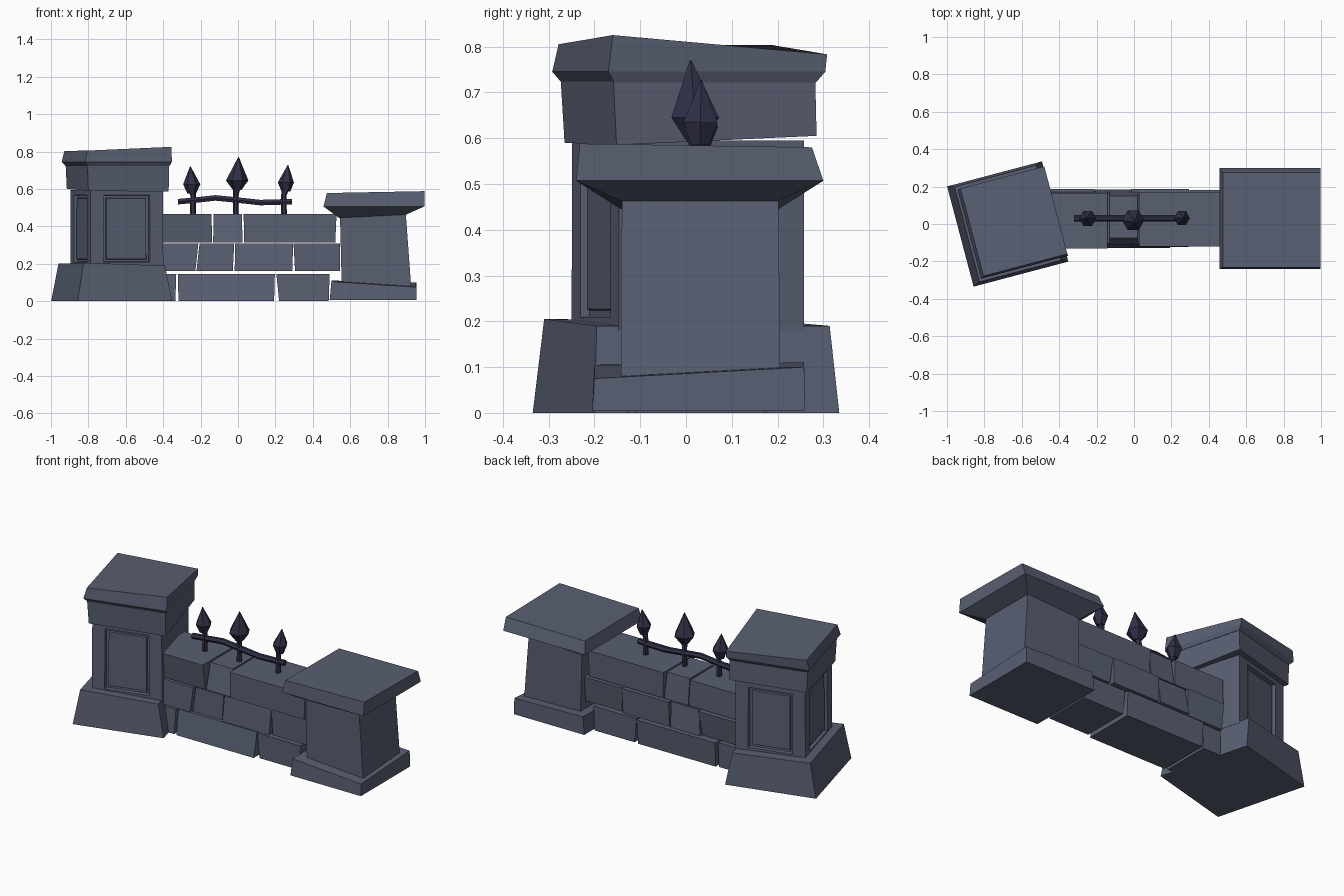
import bpy, bmesh, math, random
from mathutils import Vector, Matrix

if "Cube" in bpy.data.objects:
    bpy.data.objects.remove(bpy.data.objects["Cube"])

random.seed(4)

def material(name, col):
    m = bpy.data.materials.new(name)
    m.diffuse_color = (*col, 1)
    m.use_nodes = True
    m.node_tree.nodes["Principled BSDF"].inputs["Base Color"].default_value = m.diffuse_color
    return m

STONE = material("stone", (0.10, 0.115, 0.17))
IRON = material("iron", (0.03, 0.03, 0.065))

def finish(name, bm, mat):
    bmesh.ops.recalc_face_normals(bm, faces=bm.faces)
    me = bpy.data.meshes.new(name)
    bm.to_mesh(me)
    bm.free()
    me.materials.append(mat)
    ob = bpy.data.objects.new(name, me)
    bpy.context.collection.objects.link(ob)
    return ob

def loft(rings):
    """Skin closed rings of points and cap both ends."""
    bm = bmesh.new()
    rows = [[bm.verts.new(p) for p in r] for r in rings]
    n = len(rows[0])
    for a, b in zip(rows, rows[1:]):
        for i in range(n):
            j = (i + 1) % n
            bm.faces.new((a[i], a[j], b[j], b[i]))
    bm.faces.new(rows[0][::-1])
    bm.faces.new(rows[-1])
    return bm

def rect(x0, x1, y0, y1, z):
    """Corner order: front left, front right, back right, back left."""
    zs = z if isinstance(z, (list, tuple)) else [z] * 4
    return [(x, y, h) for (x, y), h in zip(((x0, y0), (x1, y0), (x1, y1), (x0, y1)), zs)]

TURN = Matrix.Rotation(math.radians(14.8), 4, 'Z')

def turned(cx, cy, hx, hy, z):
    return [TURN @ Vector(p) + Vector((cx, cy, 0)) for p in rect(-hx, hx, -hy, hy, z)]

# Left pillar, turned about z
finish("left_base", loft([turned(-.675, 0, .262, .277, 0),
                          turned(-.675, .002, .225, .263, (.205, .19, .19, .2))]), STONE)

# Shaft with sunken panels on its front, left and back
bm = loft([turned(-.648, .004, .202, .209, .18), turned(-.648, .004, .2, .209, .595)])
bmesh.ops.recalc_face_normals(bm, faces=bm.faces)
inward = TURN.to_3x3() @ Vector((1, 0, 0))
for f in [f for f in bm.faces if abs(f.normal.z) < .5 and f.normal.dot(inward) < .5]:
    # inset by hand-placed margins: sides 0.085, bottom 0.045, top 0.03
    bmesh.ops.inset_individual(bm, faces=[f], thickness=.04)
    c = f.calc_center_median()
    side = f.normal.cross(Vector((0, 0, 1)))
    for v in f.verts:
        v.co -= side * .045 * math.copysign(1, (v.co - c).dot(side))
    n = f.normal.copy()
    bmesh.ops.inset_individual(bm, faces=[f], thickness=.004, depth=-.02)
    bmesh.ops.inset_individual(bm, faces=[f], thickness=.018)
    bmesh.ops.inset_individual(bm, faces=[f], thickness=.004, depth=.01)
finish("left_shaft", bm, STONE)

finish("left_collar", loft([turned(-.643, .01, .222, .226, (.59, .585, .605, .6)),
                            turned(-.645, .004, .226, .228, .735)]), STONE)
finish("left_cap", loft([turned(-.643, .006, .226, .228, .722),
                         turned(-.648, .006, .24, .245, .745),
                         turned(-.642, .015, .232, .242, (.805, .825, .783, .803))]), STONE)

# Right pillar
finish("right_base", loft([rect(.49, .955, -.205, .26, .005),
                           rect(.5, .953, -.2, .258, (.105, .075, .1, .11))]), STONE)
finish("right_shaft", loft([rect(.555, .927, -.142, .206, .06),
                            rect(.545, .897, -.14, .202, .47)]), STONE)
finish("right_cap", loft([rect(.54, .9, -.142, .202, (.445, .463, .463, .445)),
                          rect(.457, .997, -.24, .3, .507),
                          rect(.475, .997, -.232, .275, (.578, .588, .58, .575))]), STONE)

# Wall bricks: bottom left/right x, top left/right x, per course
COURSES = [
    (0, .145, [(-.45, -.335, -.45, -.33), (-.318, .193, -.322, .197), (.22, .485, .205, .49)]),
    (.16, .307, [(-.46, -.228, -.46, -.212), (-.222, -.028, -.206, -.02),
                 (-.018, .29, -.015, .295), (.305, .545, .297, .545)]),
    (.313, .465, [(-.47, -.138, -.47, -.142), (-.133, .025, -.13, .02), (.033, .52, .03, .527)]),
]
DEPTH = {"brick_3_2": (-.11, .17, -.075, .15), "brick_3_1": (-.11, .17, -.13, .165),
         "brick_3_3": (-.12, .17, -.12, .17)}
for c, (z0, z1, bricks) in enumerate(COURSES, 1):
    for b, (a0, a1, b0, b1) in enumerate(bricks, 1):
        name = f"brick_{c}_{b}"
        r = lambda: random.uniform(-.012, .012)
        y = DEPTH.get(name, (-.118 + r(), .178 + r(), -.112 + r(), .178 + r()))
        finish(name, loft([rect(a0, a1, y[0], y[1], z0), rect(b0, b1, y[2], y[3], z1)]), STONE)

# Bent iron rail
def ngon(x, y, z, r, n=6, axis='Z'):
    pts = []
    for i in range(n):
        u, v = r * math.cos(math.tau * i / n), r * math.sin(math.tau * i / n)
        pts.append((x + u, y + v, z) if axis == 'Z' else (x, y + u, z + v))
    return pts

RAIL = [(-.32, .532), (-.23, .54), (-.12, .552), (0, .54), (.12, .527), (.29, .532)]
finish("rail", loft([ngon(x, .03, z, .017, axis='X') for x, z in RAIL]), IRON)

# Spear posts: foot x, tip x, tip y, tip z, widest z, head radius
for i, (x, tx, ty, tz, wz, r) in enumerate([(-.24, -.255, .03, .72, .625, .046),
                                            (-.012, .003, .01, .77, .645, .06),
                                            (.245, .267, .033, .727, .635, .043)], 1):
    hx, hy = x + (tx - x) * .5, (.03 + ty) / 2
    finish(f"spear_post_{i}", loft([ngon(x, .03, .45, .016), ngon(x, .03, .565, .015),
                                    ngon(hx, hy, wz - .03, .02)]), IRON)
    finish(f"spear_head_{i}", loft([ngon(hx, hy, wz - .05, .023), ngon(hx, hy, wz, r),
                                    ngon(tx, ty, tz, .002)]), IRON)
